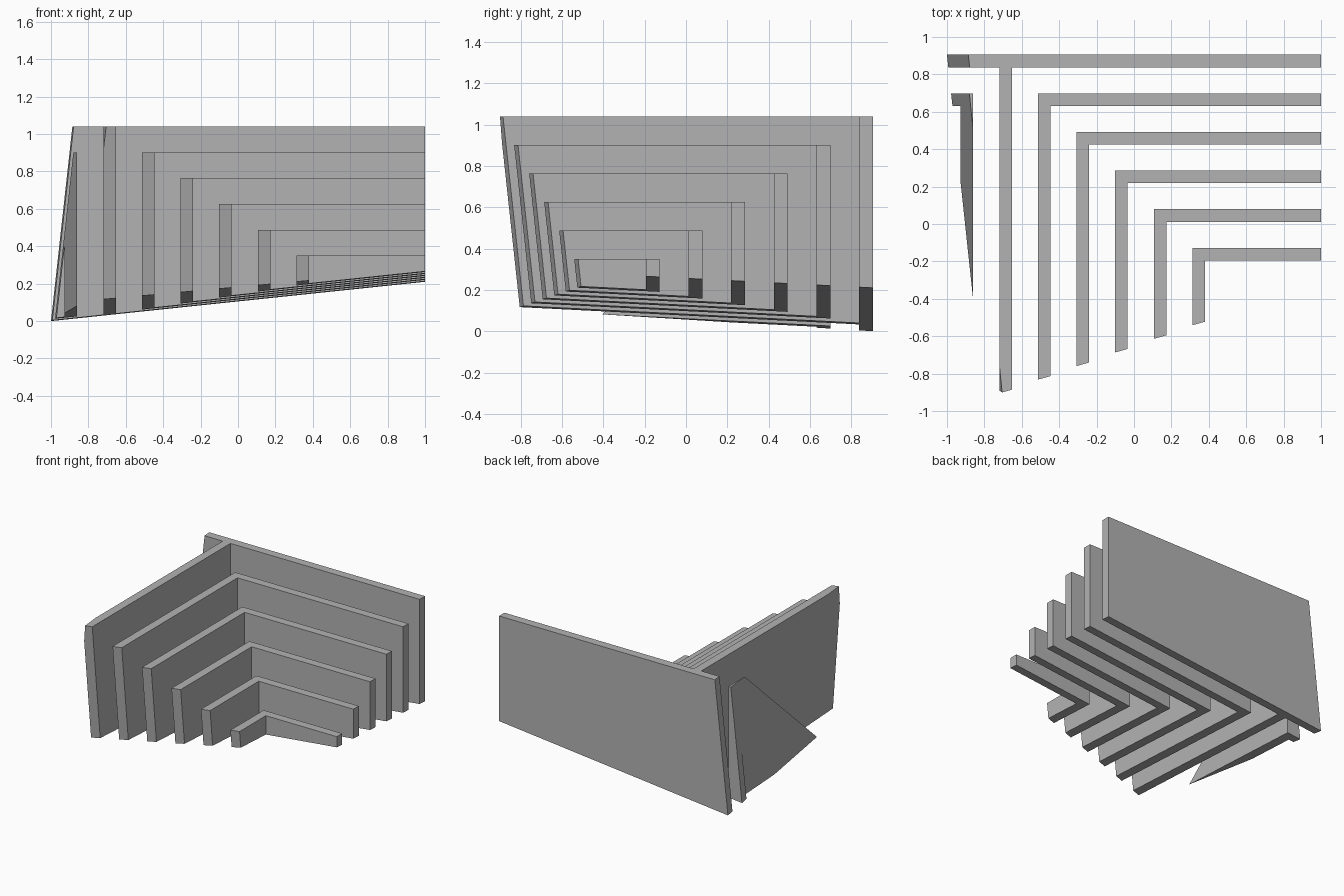
import bpy, bmesh
from mathutils import Vector

if "Cube" in bpy.data.objects:
    bpy.data.objects.remove(bpy.data.objects["Cube"])

grey = bpy.data.materials.new("concrete_grey")
grey.diffuse_color = (0.45, 0.45, 0.45, 1)
grey.use_nodes = True
grey.node_tree.nodes["Principled BSDF"].inputs["Base Color"].default_value = grey.diffuse_color

# Trimming planes (point, outward normal): sloped underside, leaning left side, leaning front
PLANES = [
    (Vector((-1, 0.905, 0)), Vector((0.105, -0.051, -1))),
    (Vector((-1, 0.905, 0)), Vector((-1, -0.10, 0.11))),
    (Vector((-0.714, -0.903, 1.04)), Vector((0.28, -1, -0.108))),
]
STEP, DROP, THICK = 0.2065, 0.138, 0.067


def trimmed_wall(name, outline, top):
    """Raise a plan outline to a height, then trim it with the sloping planes."""
    bm = bmesh.new()
    base = bm.faces.new([bm.verts.new((x, y, -0.3)) for x, y in outline])
    raised = bmesh.ops.extrude_face_region(bm, geom=[base])["geom"]
    for v in raised:
        if isinstance(v, bmesh.types.BMVert):
            v.co.z = top
    for point, normal in PLANES:
        bmesh.ops.bisect_plane(bm, geom=bm.verts[:] + bm.edges[:] + bm.faces[:], dist=1e-5,
                               plane_co=point, plane_no=normal, clear_outer=True)
        open_edges = [e for e in bm.edges if e.is_boundary]
        bmesh.ops.holes_fill(bm, edges=open_edges, sides=0)
    bmesh.ops.recalc_face_normals(bm, faces=bm.faces)
    mesh = bpy.data.meshes.new(name)
    bm.to_mesh(mesh)
    bm.free()
    mesh.materials.append(grey)
    bpy.context.collection.objects.link(bpy.data.objects.new(name, mesh))


# Nested corner walls, each smaller and lower; the outermost runs past its corner
for i in range(6):
    x, y = -0.72 + STEP * i, 0.905 - STEP * i
    outline = [(x + THICK, -1.2), (x + THICK, y - THICK), (1, y - THICK), (1, y)]
    if i == 0:
        outline += [(-1.3, y), (-1.3, y - THICK), (x, y - THICK), (x, -1.2)]
    else:
        outline += [(x, y), (x, -1.2)]
    trimmed_wall(f"corner_wall_{i + 1}", outline, 1.04 - DROP * i)

# Outer side wall with a short return, trimmed to a pointed sliver by the left plane
x, y = -0.86, 0.905 - STEP
trimmed_wall("outer_side_wall",
             [(x, -1.2), (x, y), (-1.3, y), (-1.3, y - THICK),
              (x - THICK, y - THICK), (x - THICK, -1.2)], 1.04 - DROP)
